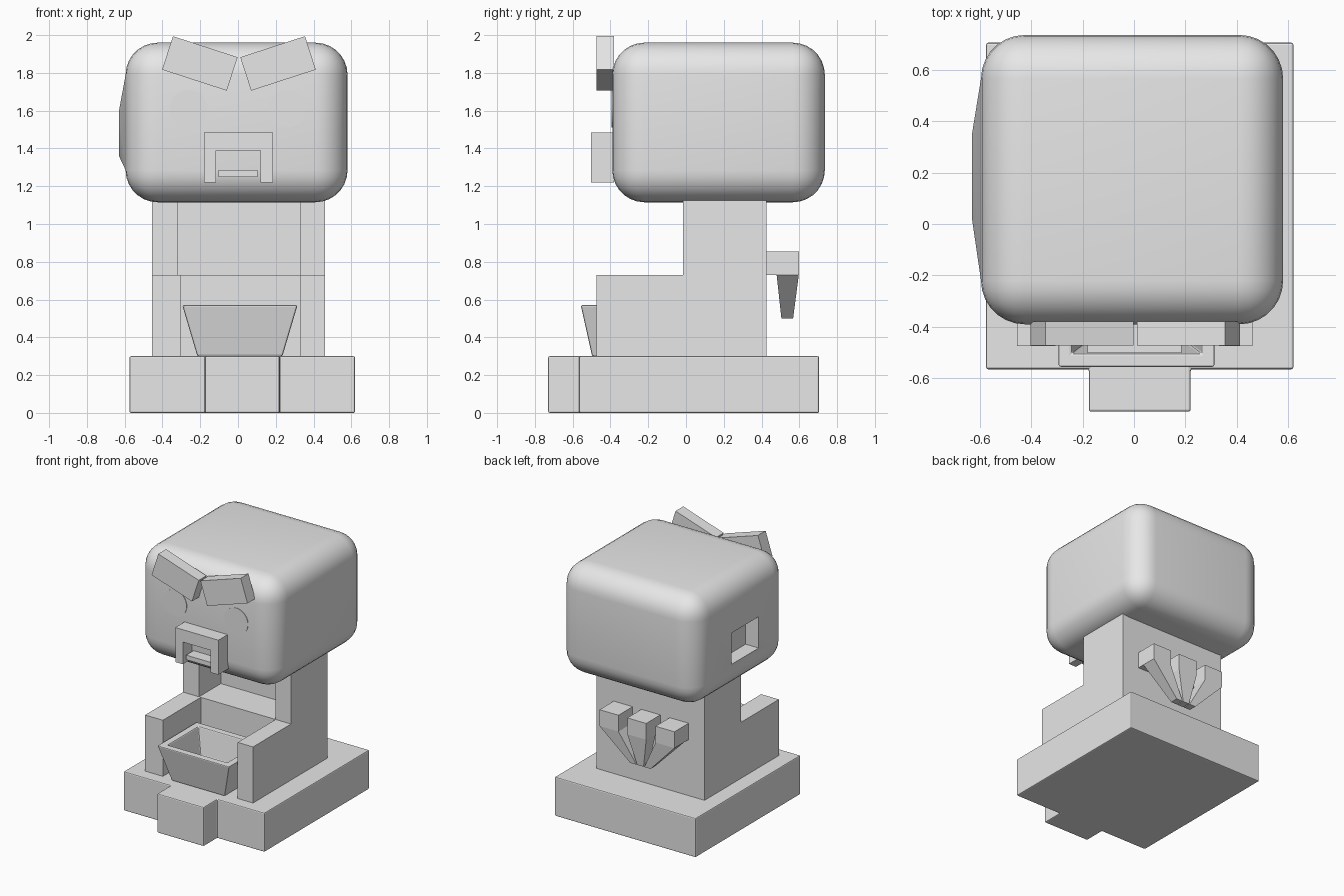
import bpy, bmesh, math
from mathutils import Vector, Matrix

if "Cube" in bpy.data.objects:
    bpy.data.objects.remove(bpy.data.objects["Cube"], do_unlink=True)

grey = bpy.data.materials.new("plain grey")
grey.use_nodes = True
grey.diffuse_color = (0.8, 0.8, 0.8, 1)
grey.node_tree.nodes["Principled BSDF"].inputs["Base Color"].default_value = (0.8, 0.8, 0.8, 1)


def finish(bm, name, bevel=0):
    bmesh.ops.recalc_face_normals(bm, faces=bm.faces[:])
    mesh = bpy.data.meshes.new(name)
    bm.to_mesh(mesh)
    bm.free()
    mesh.materials.append(grey)
    obj = bpy.data.objects.new(name, mesh)
    bpy.context.collection.objects.link(obj)
    if bevel:
        mod = obj.modifiers.new("soft edge", "BEVEL")
        mod.width = bevel
        mod.segments = 2
    return obj


def add_box(bm, x, y, z):
    """Box from (low, high) ranges."""
    size = Matrix.Diagonal((x[1] - x[0], y[1] - y[0], z[1] - z[0], 1))
    mid = Matrix.Translation((sum(x) / 2, sum(y) / 2, sum(z) / 2))
    return bmesh.ops.create_cube(bm, size=1, matrix=mid @ size)["verts"]


def prism(name, outline, low, high, upright=False, bevel=0):
    """Extrude an outline along z, or along y when upright."""
    bm = bmesh.new()
    place = (lambda a, b: (a, low, b)) if upright else (lambda a, b: (a, b, low))
    face = bm.faces.new([bm.verts.new(place(a, b)) for a, b in outline])
    out = bmesh.ops.extrude_face_region(bm, geom=[face])["geom"]
    step = Vector((0, high - low, 0) if upright else (0, 0, high - low))
    bmesh.ops.translate(bm, vec=step, verts=[v for v in out if isinstance(v, bmesh.types.BMVert)])
    return finish(bm, name, bevel)


def inset_to(bm, face, remap):
    """Inset a face, then move each new corner by the remap rule."""
    mid = face.calc_center_median()
    bmesh.ops.inset_individual(bm, faces=[face], thickness=0.01)
    for v in face.verts:
        v.co = remap(v.co, mid)


# Base with a front step
prism("base", [(-0.575, -0.565), (-0.175, -0.565), (-0.175, -0.73), (0.22, -0.73),
               (0.22, -0.565), (0.62, -0.565), (0.62, 0.705), (-0.575, 0.705)],
      0, 0.3, bevel=0.008)


# Body: a lower block with arms, and an upper block with a recess
def u_plan(left, right, front, back):
    return [(-0.455, front), (left, front), (left, back), (right, back),
            (right, front), (0.46, front), (0.46, 0.425), (-0.455, 0.425)]


prism("body_and_arms", u_plan(-0.305, 0.33, -0.475, -0.015), 0.3, 0.73)
prism("upper_body", u_plan(-0.32, 0.33, -0.015, 0.25), 0.73, 1.15)

# Head: rounded block whose right side swells towards a square ear hole
bm = bmesh.new()
add_box(bm, (-0.595, 0.58), (-0.39, 0.735), (1.115, 1.96))
bmesh.ops.bevel(bm, geom=bm.edges[:], offset=0.17, segments=7, profile=0.5, affect="EDGES")
bm.normal_update()
side = max((f for f in bm.faces if f.normal.x < -0.99), key=lambda f: f.calc_area())
inset_to(bm, side, lambda co, mid: Vector((-0.63, 0.35 if co.y > mid.y else 0.02,
                                           1.6 if co.z > mid.z else 1.36)))
bmesh.ops.inset_individual(bm, faces=[side], thickness=0)
for v in side.verts:
    v.co.x += 0.11
head = finish(bm, "head")
bpy.ops.object.select_all(action="DESELECT")
head.select_set(True)
bpy.context.view_layer.objects.active = head
bpy.ops.object.shade_smooth_by_angle(angle=math.radians(30))

# Eyes and slanted brows
for name, s in (("right", -1), ("left", 1)):
    bm = bmesh.new()
    spot = Matrix.Translation((0.26 * s, -0.39, 1.61)) @ Matrix.Rotation(math.pi / 2, 4, "X")
    bmesh.ops.create_cone(bm, cap_ends=True, segments=32, radius1=0.1, radius2=0.1,
                          depth=0.008, matrix=spot)
    finish(bm, name + "_eye")
    bm = bmesh.new()
    add_box(bm, (-0.18, 0.18), (-0.473, -0.38), (-0.093, 0.093))
    turn = Matrix.Translation((0.207 * s + 0.005, 0, 1.85)) @ Matrix.Rotation(math.radians(-18 * s), 4, "Y")
    bm.transform(turn)
    finish(bm, name + "_brow")

# Beak arch and tongue
prism("beak", [(-0.18, 1.22), (-0.117, 1.22), (-0.117, 1.39), (0.12, 1.39),
               (0.12, 1.22), (0.185, 1.22), (0.185, 1.485), (-0.18, 1.485)],
      -0.502, -0.38, upright=True)
bm = bmesh.new()
add_box(bm, (-0.104, 0.104), (-0.48, -0.38), (1.25, 1.285))
finish(bm, "tongue")

# Tapered trough between the arms
bm = bmesh.new()
for v in add_box(bm, (-0.295, 0.315), (-0.557, -0.08), (0.3, 0.57)):
    if v.co.z < 0.4:
        v.co.x += 0.08 if v.co.x < 0 else -0.08
        v.co.y += 0.06 if v.co.y < -0.3 else -0.06
bm.normal_update()
rim = next(f for f in bm.faces if f.normal.z > 0.9)
bmesh.ops.inset_individual(bm, faces=[rim], thickness=0.075)
inset_to(bm, rim, lambda co, mid: mid + (co - mid) * 0.85 - Vector((0, 0, 0.2)))
finish(bm, "trough", bevel=0.008)

# Tail: three blocks whose lower parts converge
for name, top, low in (("left", 0.235, 0.05), ("middle", 0, -0.01), ("right", -0.24, -0.07)):
    bm = bmesh.new()
    add_box(bm, (top - 0.08, top + 0.08), (0.42, 0.597), (0.73, 0.855))
    for v in add_box(bm, (top - 0.08, top + 0.08), (0.48, 0.597), (0.5, 0.73)):
        if v.co.z < 0.6:
            v.co.x = low + (0.027 if v.co.x > top else -0.027)
            v.co.y = 0.505 if v.co.y < 0.54 else 0.567
    finish(bm, name + "_tail_feather")
